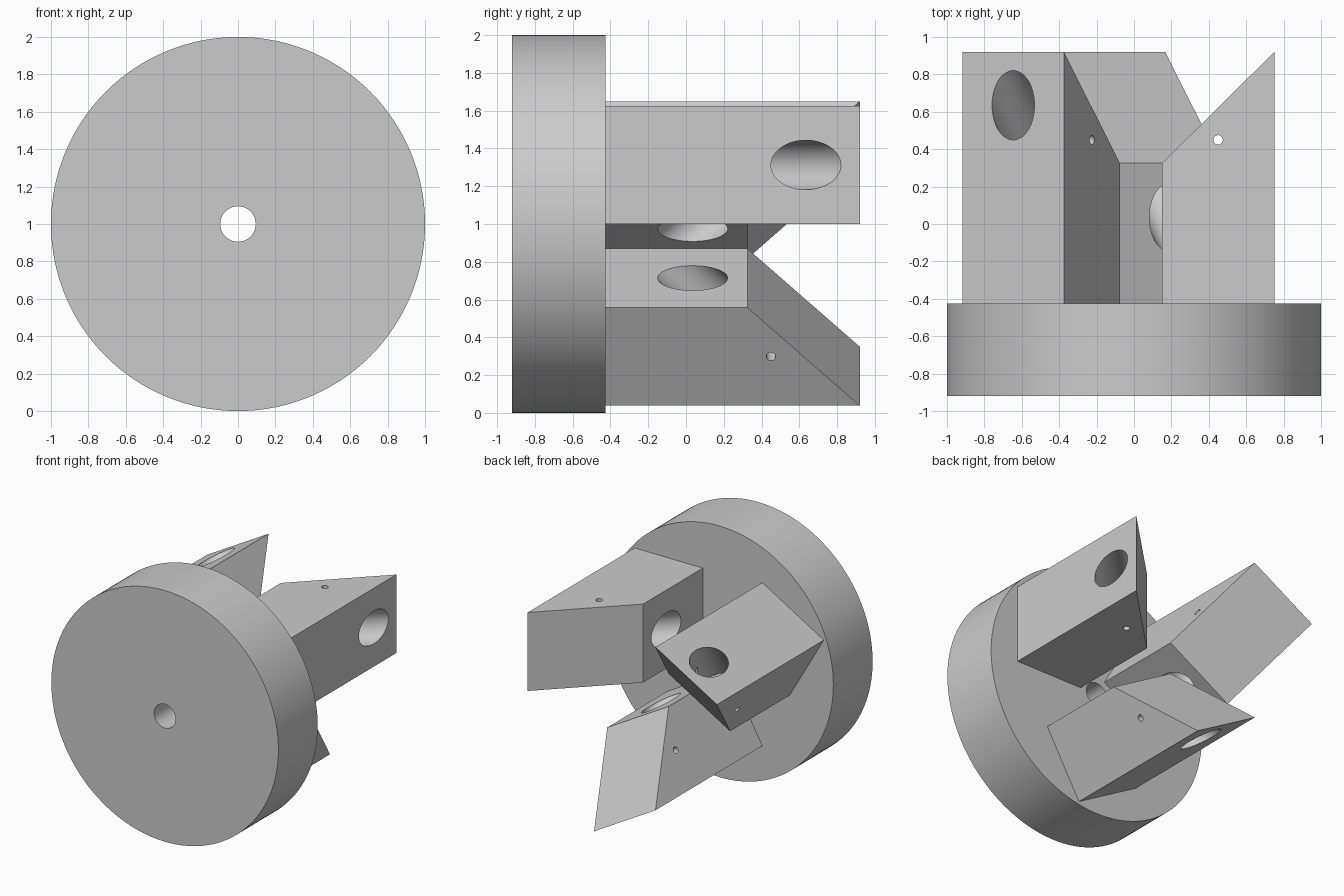
import bpy, bmesh, math
from mathutils import Matrix, Vector

cube = bpy.data.objects.get("Cube")
if cube:
    bpy.data.objects.remove(cube, do_unlink=True)

GREY = (0.6, 0.6, 0.6, 1.0)
steel = bpy.data.materials.new("plain_grey")
steel.use_nodes = True
steel.diffuse_color = GREY
steel.node_tree.nodes["Principled BSDF"].inputs["Base Color"].default_value = GREY


def add_object(name, bm):
    bmesh.ops.recalc_face_normals(bm, faces=bm.faces)
    mesh = bpy.data.meshes.new(name)
    bm.to_mesh(mesh)
    bm.free()
    mesh.materials.append(steel)
    obj = bpy.data.objects.new(name, mesh)
    bpy.context.scene.collection.objects.link(obj)
    return obj


def cylinder(name, radius, length, centre, axis, segments):
    bm = bmesh.new()
    turn = Vector(axis).to_track_quat('Z', 'Y').to_matrix().to_4x4()
    bmesh.ops.create_cone(bm, cap_ends=True, segments=segments, radius1=radius,
                          radius2=radius, depth=length,
                          matrix=Matrix.Translation(centre) @ turn)
    return add_object(name, bm)


def prism(name, outline, height):
    bm = bmesh.new()
    face = bm.faces.new([bm.verts.new((x, y, 0)) for x, y in outline])
    top = bmesh.ops.extrude_face_region(bm, geom=[face])["geom"]
    bmesh.ops.translate(bm, vec=(0, 0, height),
                        verts=[g for g in top if isinstance(g, bmesh.types.BMVert)])
    return add_object(name, bm)


def drill(obj, cutters):
    """Cut the holes, bake the result and discard the cutters."""
    for cutter in cutters:
        cutter.hide_render = True
        mod = obj.modifiers.new("hole", 'BOOLEAN')
        mod.operation = 'DIFFERENCE'
        mod.solver = 'EXACT'
        mod.object = cutter
    graph = bpy.context.evaluated_depsgraph_get()
    mesh = bpy.data.meshes.new_from_object(obj.evaluated_get(graph))
    obj.modifiers.clear()
    obj.data = mesh
    for cutter in cutters:
        bpy.data.objects.remove(cutter, do_unlink=True)
    mesh.shade_smooth()
    mesh.set_sharp_from_angle(angle=math.radians(30))


# Round body with a central through hole
BACK, FRONT, TIP = -0.425, -0.92, 0.92
body = cylinder("chuck_body", 1.0, BACK - FRONT, (0, (BACK + FRONT) / 2, 1), (0, 1, 0), 128)
drill(body, [cylinder("centre_cutter", 0.095, 2, (0, FRONT, 1), (0, 1, 0), 48)])

# One jaw: slanted block with an oblique bore and a small pin hole
INNER, OUTER, HEIGHT = 0.15, 0.75, 0.625
jaw = prism("jaw_left", [(INNER, BACK), (OUTER, BACK), (OUTER, TIP), (INNER, 0.325)], HEIGHT)
middle = (INNER + OUTER) / 2
drill(jaw, [
    cylinder("bore_cutter", 0.131, 1.6, (middle, 0.335, HEIGHT / 2), (1, 1, 0), 64),
    cylinder("pin_cutter", 0.025, 2, (middle, 0.45, HEIGHT / 2), (0, 0, 1), 24),
])

# Three jaws spaced evenly around the centre axis
jaws = [jaw]
for name in ("jaw_lower", "jaw_upper"):
    other = bpy.data.objects.new(name, jaw.data)
    bpy.context.scene.collection.objects.link(other)
    jaws.append(other)
for i, part in enumerate(jaws):
    part.location = (0, 0, 1)
    part.rotation_euler = (0, math.radians(120 * i), 0)
